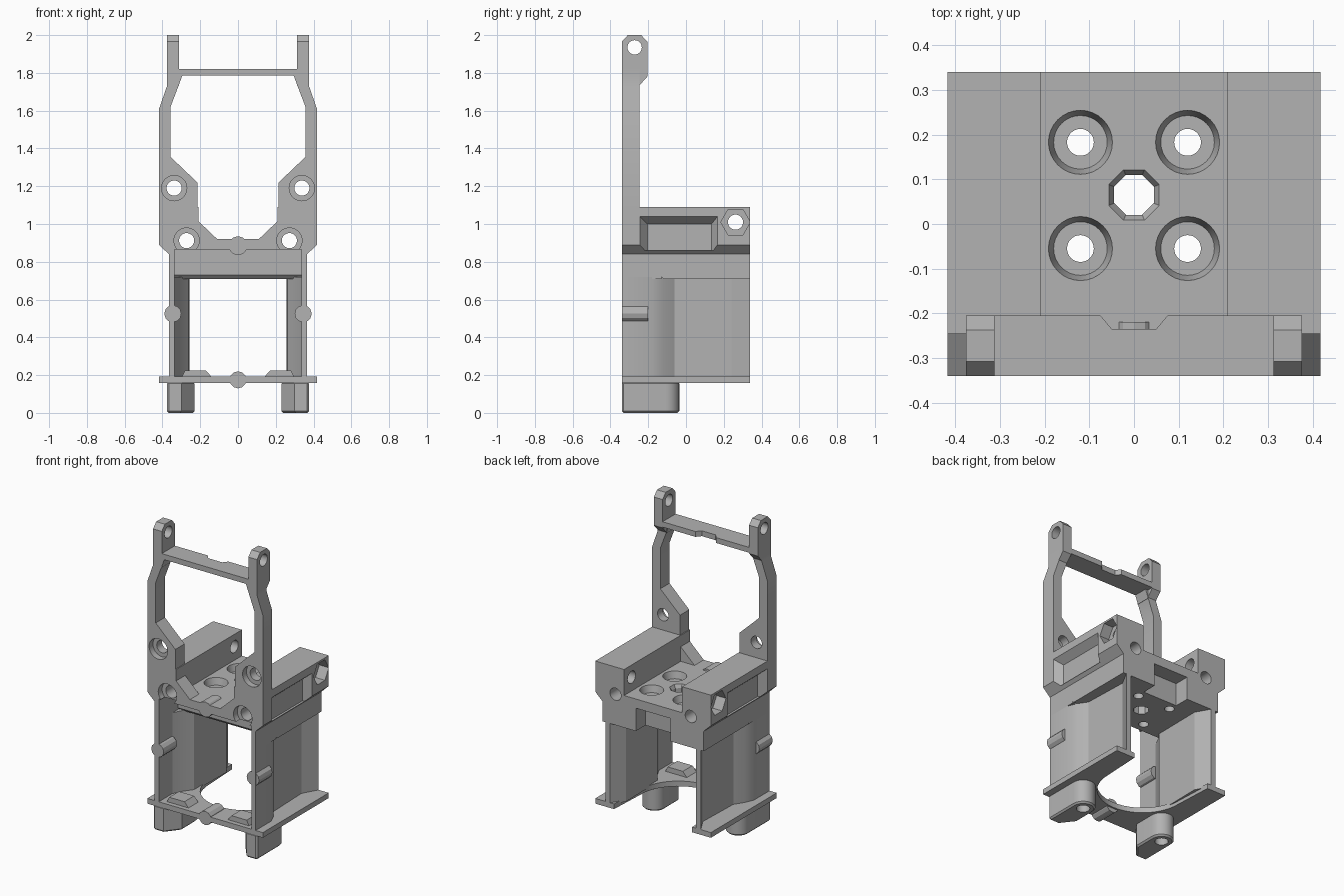
import bpy, bmesh, math
from mathutils import Matrix, Vector

cube = bpy.data.objects.get("Cube")
if cube:
    bpy.data.objects.remove(cube, do_unlink=True)

grey = bpy.data.materials.new("plain_grey")
grey.use_nodes = True
GREY = (0.45, 0.45, 0.45, 1)
grey.diffuse_color = GREY
grey.node_tree.nodes["Principled BSDF"].inputs["Base Color"].default_value = GREY


def finish(name, bm):
    bmesh.ops.recalc_face_normals(bm, faces=bm.faces)
    mesh = bpy.data.meshes.new(name)
    bm.to_mesh(mesh)
    bm.free()
    mesh.materials.append(grey)
    ob = bpy.data.objects.new(name, mesh)
    bpy.context.collection.objects.link(ob)
    return ob


def prism(name, pts, axis, lo, hi):
    """Extrude a 2D outline along an axis; the outline uses the other two axes in order."""
    place = {"x": lambda a, b, c: (c, a, b),
             "y": lambda a, b, c: (a, c, b),
             "z": lambda a, b, c: (a, b, c)}[axis]
    bm = bmesh.new()
    face = bm.faces.new([bm.verts.new(place(a, b, lo)) for a, b in pts])
    out = bmesh.ops.extrude_face_region(bm, geom=[face])
    verts = [v for v in out["geom"] if isinstance(v, bmesh.types.BMVert)]
    bmesh.ops.translate(bm, verts=verts, vec=Vector(place(0, 0, hi - lo)))
    return finish(name, bm)


def box(name, x, y, z):
    return prism(name, [(x[0], y[0]), (x[1], y[0]), (x[1], y[1]), (x[0], y[1])], "z", *z)


def cone(name, axis, centre, r1, r2, depth, sides=32, spin=0):
    turn = {"x": Matrix.Rotation(math.pi / 2, 4, "Y"),
            "y": Matrix.Rotation(-math.pi / 2, 4, "X"),
            "z": Matrix.Identity(4)}[axis]
    bm = bmesh.new()
    bmesh.ops.create_cone(bm, cap_ends=True, segments=sides, radius1=r1, radius2=r2, depth=depth,
                          matrix=Matrix.Translation(centre) @ turn @ Matrix.Rotation(spin, 4, "Z"))
    return finish(name, bm)


def both(half):
    """Close a right-hand outline with its mirror image."""
    return half + [(-a, b) for a, b in reversed(half)]


def combine(ob, tool, how="DIFFERENCE"):
    mod = ob.modifiers.new("bool", "BOOLEAN")
    mod.operation, mod.solver, mod.object = how, "EXACT", tool
    bpy.context.view_layer.objects.active = ob
    bpy.ops.object.modifier_apply(modifier=mod.name)
    bpy.data.objects.remove(tool, do_unlink=True)


def flip(pts, s):
    return [(a * s, b) for a, b in pts]


# Chassis: deck with two side rails, thick lower block and tall front frame
chassis = prism("chassis", both([(0.335, 0.865), (0.335, 0.84), (0.366, 0.84), (0.418, 0.89),
                                 (0.418, 1.09), (0.21, 1.09), (0.21, 0.92)]), "y", -0.34, 0.34)
lower = prism("lower_block", [(-0.14, 0.88), (-0.14, 0.73), (-0.12, 0.71), (0.34, 0.71),
                              (0.34, 0.88)], "x", -0.366, 0.366)
combine(chassis, lower, "UNION")
frame = prism("frame", both([(0.335, 0.865), (0.335, 0.84), (0.366, 0.84), (0.418, 0.89),
                             (0.418, 1.61), (0.376, 1.73), (0.376, 1.82)]), "y", -0.34, -0.245)
window = prism("window", both([(0.11, 0.92), (0.215, 1.02), (0.215, 1.22), (0.357, 1.355),
                               (0.357, 1.62), (0.295, 1.785)]), "y", -0.5, 0)
combine(frame, window)
combine(chassis, frame, "UNION")

# Rear notch under the deck
combine(chassis, box("notch", (-0.125, 0.125), (0.24, 0.5), (0.6, 0.86)))

# Deck holes: four tapered counterbores around an octagonal one
for x in (-0.12, 0.12):
    for y in (-0.055, 0.183):
        combine(chassis, cone("bore", "z", (x, y, 0.9), 0.06, 0.073, 0.05))
        combine(chassis, cone("bolt_hole", "z", (x, y, 0.8), 0.03, 0.03, 0.5))
combine(chassis, cone("octagon", "z", (0, 0.065, 0.8), 0.048, 0.048, 0.5, 8, math.pi / 8))
combine(chassis, cone("octagon_rim", "z", (0, 0.065, 0.91), 0.046, 0.064, 0.03, 8, math.pi / 8))

for s in (-1, 1):
    # Screw holes along the model, counterbored at the front
    for x, z in ((0.272, 0.912), (0.338, 1.19)):
        length = 1 if z < 1 else 0.3
        combine(chassis, cone("screw", "y", (s * x, -0.4 + length / 2, z), 0.04, 0.04, length))
        combine(chassis, cone("screw_head", "y", (s * x, -0.35, z), 0.067, 0.067, 0.1))
    # Nut pocket and cross hole in the rail
    combine(chassis, cone("cross_hole", "x", (s * 0.32, 0.262, 1.01), 0.04, 0.04, 0.4))
    combine(chassis, cone("nut", "x", (s * 0.4, 0.262, 1.01), 0.078, 0.078, 0.1, 6))
    # Sloped pocket in the rail side
    bm = bmesh.new()
    for x, ys, zs in ((0.43, (-0.255, 0.175), (0.855, 1.05)), (0.372, (-0.205, 0.135), (0.86, 1.0))):
        for y in ys:
            for z in zs:
                bm.verts.new((s * x, y, z))
    bmesh.ops.convex_hull(bm, input=bm.verts)
    combine(chassis, finish("pocket", bm))

# Crossbar with a notched rear edge
prism("crossbar", both([(0.33, -0.34), (0.33, -0.205), (0.075, -0.205), (0.05, -0.235)]),
      "z", 1.785, 1.82)

# Base plate with an open round bay
base = box("base_plate", (-0.418, 0.418), (-0.34, 0.34), (0.158, 0.192))
bay = [(0.27 * math.cos(t * math.pi / 24), 0.08 - 0.27 * math.sin(t * math.pi / 24))
       for t in range(25)]
combine(base, prism("bay", bay + [(-0.29, 0.5), (0.29, 0.5)], "z", 0, 0.5))

# Alignment ribs at the middle of the base and deck
cone("base_rib", "y", (0, -0.27, 0.175), 0.045, 0.045, 0.14, 12)
cone("deck_rib", "y", (0, -0.28, 0.885), 0.05, 0.05, 0.12, 12)

for s, side in ((-1, "right"), (1, "left")):
    # Ear with a pivot hole
    ear = prism(side + "_ear", [(-0.34, 1.73), (-0.25, 1.73), (-0.205, 1.78), (-0.205, 1.965),
                                (-0.237, 2), (-0.308, 2), (-0.34, 1.965)],
                "x", *sorted((s * 0.313, s * 0.376)))
    combine(ear, cone("pivot", "x", (s * 0.34, -0.272, 1.935), 0.038, 0.038, 0.3))

    # Side wall, pinched in behind the front post and flared at the rear
    prism(side + "_wall", flip([(0.366, -0.34), (0.366, -0.18), (0.34, -0.12), (0.3, -0.06),
                                (0.29, 0.24), (0.345, 0.34), (0.31, 0.34), (0.258, 0.25),
                                (0.262, -0.08), (0.305, -0.14), (0.335, -0.2), (0.335, -0.34)], s),
          "z", 0.18, 0.72)
    box(side + "_post", sorted((s * 0.335, s * 0.366)), (-0.34, -0.13), (0.71, 0.87))
    cone(side + "_wall_rib", "y", (s * 0.345, -0.27, 0.525), 0.045, 0.045, 0.138, 12)

    # Locating wedge on the base
    prism(side + "_wedge", flip([(0.135, 0.185), (0.17, 0.225), (0.28, 0.225), (0.3, 0.185)], s),
          "y", -0.31, -0.21)

    # Foot with a narrow front, rounded rear and a hole from below
    arc = [(0.303 + 0.073 * math.cos(a * math.pi / 12), -0.108 + 0.073 * math.sin(a * math.pi / 12))
           for a in range(13)]
    foot = prism(side + "_foot", flip([(0.3, -0.34), (0.376, -0.34)] + arc + [(0.23, -0.25)], s),
                 "z", 0, 0.165)
    bev = foot.modifiers.new("soft_edge", "BEVEL")
    bev.width, bev.limit_method, bev.angle_limit = 0.01, "ANGLE", math.radians(60)
    bpy.context.view_layer.objects.active = foot
    bpy.ops.object.modifier_apply(modifier=bev.name)
    combine(foot, cone("foot_hole", "z", (s * 0.303, -0.108, 0), 0.04, 0.04, 0.24))

# Smooth the round bores and keep the edges crisp
for ob in bpy.context.scene.objects:
    ob.select_set(ob.type == "MESH")
bpy.context.view_layer.objects.active = chassis
bpy.ops.object.shade_smooth_by_angle(angle=math.radians(25))
